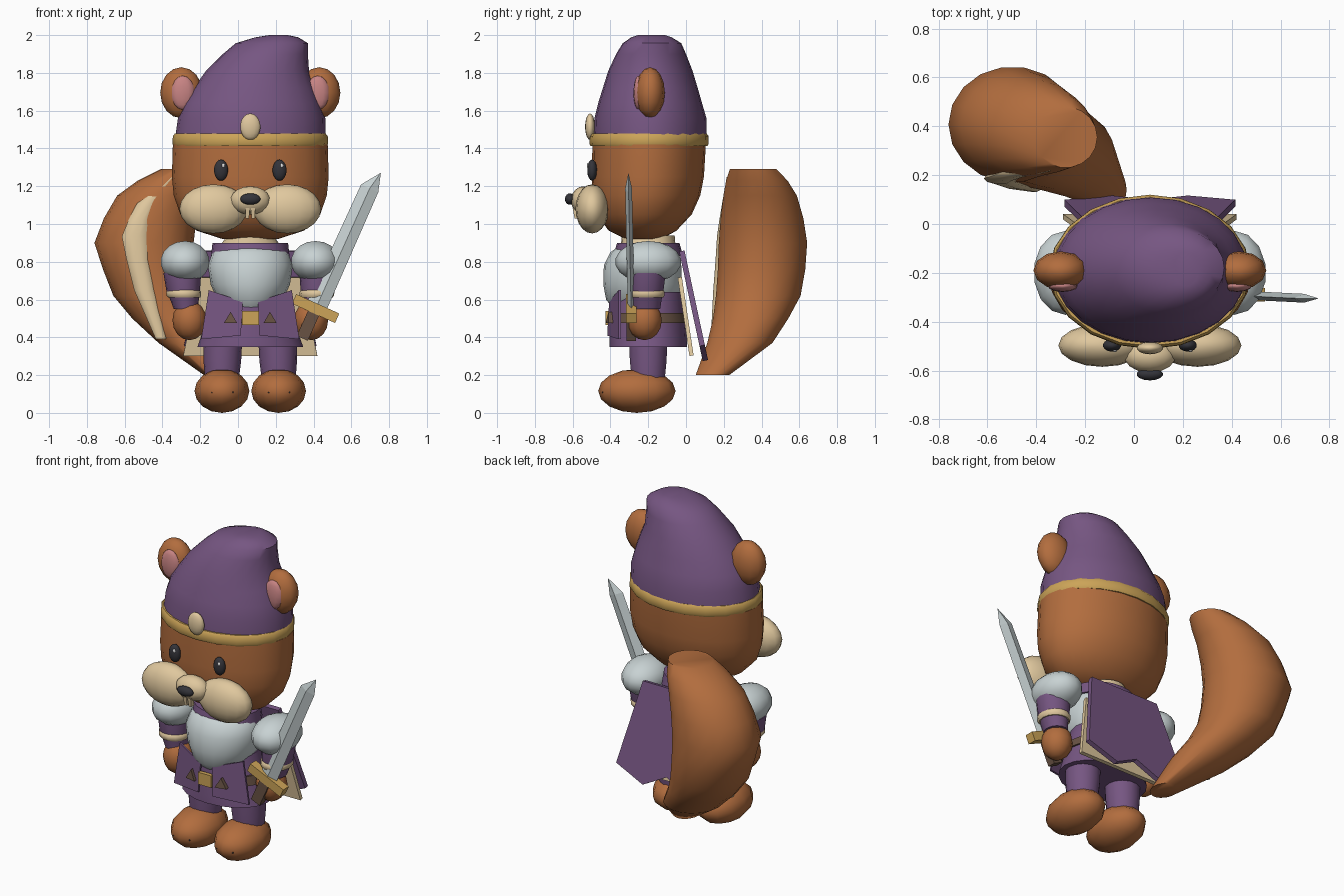
import bpy, bmesh, math
from mathutils import Vector, Matrix

CX, CY = 0.065, -0.2  # body axis


def mat(name, r, g, b):
    m = bpy.data.materials.new(name)
    lin = [((c / 255 + 0.055) / 1.055) ** 2.4 for c in (r, g, b)]
    m.diffuse_color = (*lin, 1)
    return m


FUR = mat("brown fur", 178, 109, 62)
PURPLE = mat("purple cloth", 118, 86, 130)
CREAM = mat("cream", 224, 200, 158)
GOLD = mat("gold", 204, 164, 88)
STEEL = mat("steel", 200, 210, 211)
PINK = mat("pink inner ear", 200, 132, 132)
DARK = mat("dark eye", 52, 52, 58)
LEATHER = mat("dark leather", 104, 82, 68)
WHITE = mat("white", 240, 240, 240)


def finish(name, bm, material, smooth=True):
    bmesh.ops.recalc_face_normals(bm, faces=bm.faces)
    me = bpy.data.meshes.new(name)
    bm.to_mesh(me)
    bm.free()
    ob = bpy.data.objects.new(name, me)
    bpy.context.collection.objects.link(ob)
    me.materials.append(material)
    if smooth:
        bpy.ops.object.select_all(action='DESELECT')
        ob.select_set(True)
        bpy.context.view_layer.objects.active = ob
        bpy.ops.object.shade_smooth_by_angle(angle=math.radians(50))
    return ob


def ball(name, pos, radii, material, seg=14, rings=9):
    bm = bmesh.new()
    bmesh.ops.create_uvsphere(bm, u_segments=seg, v_segments=rings, radius=1)
    bmesh.ops.transform(bm, verts=bm.verts,
                        matrix=Matrix.Translation(pos) @ Matrix.Diagonal((*radii, 1)))
    return finish(name, bm, material)


def loft(name, rings, material, n=20):
    """Stack of horizontal ellipses (z, cx, cy, rx, ry), capped."""
    bm = bmesh.new()
    loops = []
    for z, cx, cy, rx, ry in rings:
        loops.append([bm.verts.new((cx + rx * math.cos(2 * math.pi * i / n),
                                    cy + ry * math.sin(2 * math.pi * i / n), z)) for i in range(n)])
    for a, b in zip(loops, loops[1:]):
        for i in range(n):
            bm.faces.new((a[i], a[(i + 1) % n], b[(i + 1) % n], b[i]))
    bm.faces.new(loops[0])
    bm.faces.new(loops[-1])
    return finish(name, bm, material)


def slab(name, pts, offset, material):
    """Flat outline extruded along an offset."""
    bm = bmesh.new()
    f = bm.faces.new([bm.verts.new(p) for p in pts])
    ext = bmesh.ops.extrude_face_region(bm, geom=[f], use_keep_orig=True)
    vs = [v for v in ext["geom"] if isinstance(v, bmesh.types.BMVert)]
    bmesh.ops.translate(bm, verts=vs, vec=offset)
    return finish(name, bm, material, smooth=False)


def spans(rows):
    """(z, x0, x1, y0, y1) extents to ellipse rings."""
    return [(z, (a + b) / 2, (c + d) / 2, (b - a) / 2, (d - c) / 2) for z, a, b, c, d in rows]


# Head, hat and gold hat band
loft("head", spans([(0.92, -0.08, 0.21, -0.32, -0.13), (0.965, -0.22, 0.35, -0.41, -0.05),
                    (1.05, -0.305, 0.435, -0.47, 0.03), (1.15, -0.34, 0.47, -0.495, 0.075),
                    (1.25, -0.35, 0.48, -0.5, 0.095), (1.42, -0.345, 0.475, -0.495, 0.105)]), FUR, 24)
loft("hat", spans([(1.44, -0.335, 0.465, -0.49, 0.11), (1.56, -0.318, 0.462, -0.485, 0.108),
                   (1.64, -0.29, 0.44, -0.465, 0.085), (1.72, -0.235, 0.412, -0.44, 0.062),
                   (1.81, -0.17, 0.376, -0.412, 0.035), (1.9, -0.08, 0.37, -0.37, 0.0),
                   (1.957, -0.012, 0.37, -0.335, -0.025), (1.988, 0.09, 0.32, -0.29, -0.075),
                   (2.0, 0.165, 0.265, -0.255, -0.11)]), PURPLE, 24)
loft("hat_band", spans([(1.412, -0.34, 0.47, -0.505, 0.113), (1.425, -0.347, 0.477, -0.512, 0.12),
                        (1.465, -0.345, 0.475, -0.51, 0.12), (1.478, -0.335, 0.465, -0.5, 0.11)]), GOLD, 20)
ball("hat_gem", (CX, -0.508, 1.515), (0.055, 0.026, 0.07), CREAM)

# Snout, nose and teeth
ball("snout", (CX, -0.54, 1.125), (0.108, 0.07, 0.075), CREAM)
ball("nose", (CX, -0.615, 1.132), (0.055, 0.026, 0.03), DARK)

for s, side in ((-1, "left"), (1, "right")):
    X = lambda off: CX + s * off
    # Face
    ball("ear_" + side, (X(0.365), -0.19, 1.695), (0.112, 0.078, 0.135), FUR, 12, 8)
    ball("inner_ear_" + side, (X(0.357), -0.253, 1.695), (0.062, 0.025, 0.09), PINK, 12, 8)
    ball("eye_" + side, (X(0.155), -0.497, 1.285), (0.038, 0.026, 0.056), DARK)
    ball("eye_glint_" + side, (X(0.155) + 0.012, -0.52, 1.31), (0.008, 0.005, 0.012), WHITE, 8, 6)
    ball("cheek_" + side, (X(0.195), -0.497, 1.08), (0.18, 0.088, 0.13), CREAM, 16, 10)
    slab("tooth_" + side, [(X(0.004), -0.6, 1.085), (X(0.027), -0.6, 1.085), (X(0.024), -0.59, 1.03),
                           (X(0.006), -0.59, 1.03)], (0, 0.03, 0), CREAM)
    # Arm
    ball("shoulder_armor_" + side, (X(0.345), CY, 0.8), (0.133, 0.175, 0.11), STEEL)
    loft("sleeve_" + side, [(0.55, X(0.34), -0.21, 0.065, 0.075), (0.61, X(0.35), -0.21, 0.078, 0.085),
                            (0.64, X(0.355), -0.21, 0.088, 0.092), (0.74, X(0.36), -0.205, 0.1, 0.1)], PURPLE, 14)
    loft("sleeve_cuff_" + side, [(0.61, X(0.35), -0.21, 0.085, 0.092), (0.622, X(0.352), -0.21, 0.092, 0.1),
                                 (0.64, X(0.353), -0.21, 0.092, 0.1), (0.65, X(0.354), -0.21, 0.085, 0.092)], CREAM, 14)
    ball("hand_" + side, (X(0.322), -0.22, 0.49), (0.09, 0.092, 0.105), FUR, 12, 8)
    # Leg and foot
    loft("leg_" + side, [(0.18, X(0.15), CY, 0.09, 0.09), (0.28, X(0.148), CY, 0.1, 0.1),
                         (0.42, X(0.145), CY, 0.104, 0.104)], PURPLE, 14)
    ball("foot_" + side, (X(0.15), -0.26, 0.116), (0.145, 0.205, 0.116), FUR, 12, 8)
    for dx in (-0.055, 0.055):
        slab("claw_" + side, [(X(0.15 + dx), -0.445, 0.105), (X(0.15 + dx), -0.425, 0.15),
                              (X(0.15 + dx), -0.4, 0.105)], (0.006, 0, 0), DARK)
    # Front tunic flap with a small leather stud
    slab("tunic_flap_" + side, [(X(0.04), -0.395, 0.59), (X(0.22), -0.345, 0.65), (X(0.26), -0.345, 0.39),
                                (X(0.05), -0.405, 0.41)], (0, -0.012, 0), PURPLE)
    slab("belt_stud_" + side, [(X(0.07), -0.4, 0.475), (X(0.14), -0.385, 0.475), (X(0.104), -0.385, 0.535)],
         (0, -0.026, 0), LEATHER)

# Torso
loft("breastplate", [(0.55, CX, -0.225, 0.12, 0.16), (0.6, CX, -0.228, 0.175, 0.195),
                     (0.68, CX, -0.23, 0.21, 0.208), (0.78, CX, -0.23, 0.225, 0.205),
                     (0.85, CX, -0.22, 0.2, 0.18), (0.88, CX, -0.21, 0.15, 0.15)], STEEL)
loft("collar", [(0.83, CX, CY, 0.208, 0.185), (0.9, CX, CY, 0.2, 0.165)], PURPLE)
loft("neck", [(0.88, CX, CY, 0.165, 0.145), (0.94, CX, CY, 0.12, 0.14)], CREAM)
loft("tunic_skirt", [(0.35, CX, CY, 0.28, 0.205), (0.4, CX, CY, 0.262, 0.205),
                     (0.64, CX, CY, 0.195, 0.185)], PURPLE)
loft("belt", [(0.475, CX, CY, 0.252, 0.21), (0.53, CX, CY, 0.236, 0.206)], LEATHER)
slab("buckle", [(CX - 0.045, -0.4, 0.465), (CX + 0.045, -0.4, 0.465), (CX + 0.045, -0.4, 0.54),
                (CX - 0.045, -0.4, 0.54)], (0, -0.025, 0), GOLD)

# Cape with two pointed ends, and its pale lining sheet
outer = [(-0.24, 0.86), (-0.35, 0.36), (-0.155, 0.28), (0, 0.36), (0.155, 0.28), (0.35, 0.36), (0.24, 0.86)]
slab("cape", [(CX + x, -0.008 + (0.86 - z) * 0.215, z) for x, z in outer], (0, -0.028, -0.006), PURPLE)
lining = [(-0.27, 0.72), (-0.355, 0.305), (0.355, 0.305), (0.27, 0.72)]
slab("cape_lining", [(CX + x, -0.022 + (0.72 - z) * 0.15, z) for x, z in lining], (0, -0.022, -0.004), CREAM)

# Bushy tail with a pale stripe
loft("tail", spans([(0.2, -0.18, -0.03, 0.05, 0.23), (0.37, -0.42, -0.08, 0.11, 0.46),
                    (0.5, -0.56, -0.16, 0.14, 0.545), (0.62, -0.66, -0.21, 0.155, 0.61),
                    (0.76, -0.715, -0.23, 0.165, 0.635), (0.9, -0.76, -0.235, 0.17, 0.645),
                    (1.03, -0.71, -0.22, 0.18, 0.625), (1.15, -0.64, -0.19, 0.195, 0.59),
                    (1.23, -0.53, -0.16, 0.21, 0.54), (1.29, -0.41, -0.15, 0.23, 0.48)]), FUR, 18)
loft("tail_stripe", spans([(0.39, -0.435, -0.38, 0.13, 0.17), (0.65, -0.55, -0.44, 0.143, 0.195),
                           (0.81, -0.59, -0.47, 0.155, 0.21), (0.935, -0.615, -0.475, 0.163, 0.21),
                           (1.02, -0.58, -0.465, 0.175, 0.22), (1.11, -0.535, -0.42, 0.19, 0.24),
                           (1.25, -0.35, -0.34, 0.215, 0.25)]), CREAM, 10)

# Sword, built along its own axes: u across, v along the blade
V = Vector((0.41, 0, 0.912)).normalized()
U = Vector((V.z, 0, -V.x))
O = Vector((0.41, -0.29, 0.55))


def sword(u, v, y=0.0):
    return O + U * u + V * v + Vector((0, y, 0))


bm = bmesh.new()
sections = []
for v, w in ((0.0, 0.056), (0.7, 0.05)):
    sections.append([bm.verts.new(sword(u, v, y - 0.02 * v)) for u, y in
                     ((-w, 0), (0, -0.018), (w, 0), (0, 0.018))])
tip = bm.verts.new(sword(0.02, 0.8, -0.015))
lo, hi = sections
for i in range(4):
    j = (i + 1) % 4
    bm.faces.new((lo[i], lo[j], hi[j], hi[i]))
    bm.faces.new((hi[i], hi[j], tip))
bm.faces.new(lo)
finish("sword_blade", bm, STEEL, smooth=False)


def bar(name, u, v0, v1, y, material):
    slab(name, [sword(-u, v0, -y), sword(u, v0, -y), sword(u, v1, -y), sword(-u, v1, -y)],
         (0, 2 * y, 0), material)


bar("sword_guard", 0.125, -0.025, 0.03, 0.028, GOLD)
bar("sword_grip", 0.032, -0.17, -0.02, 0.026, LEATHER)
